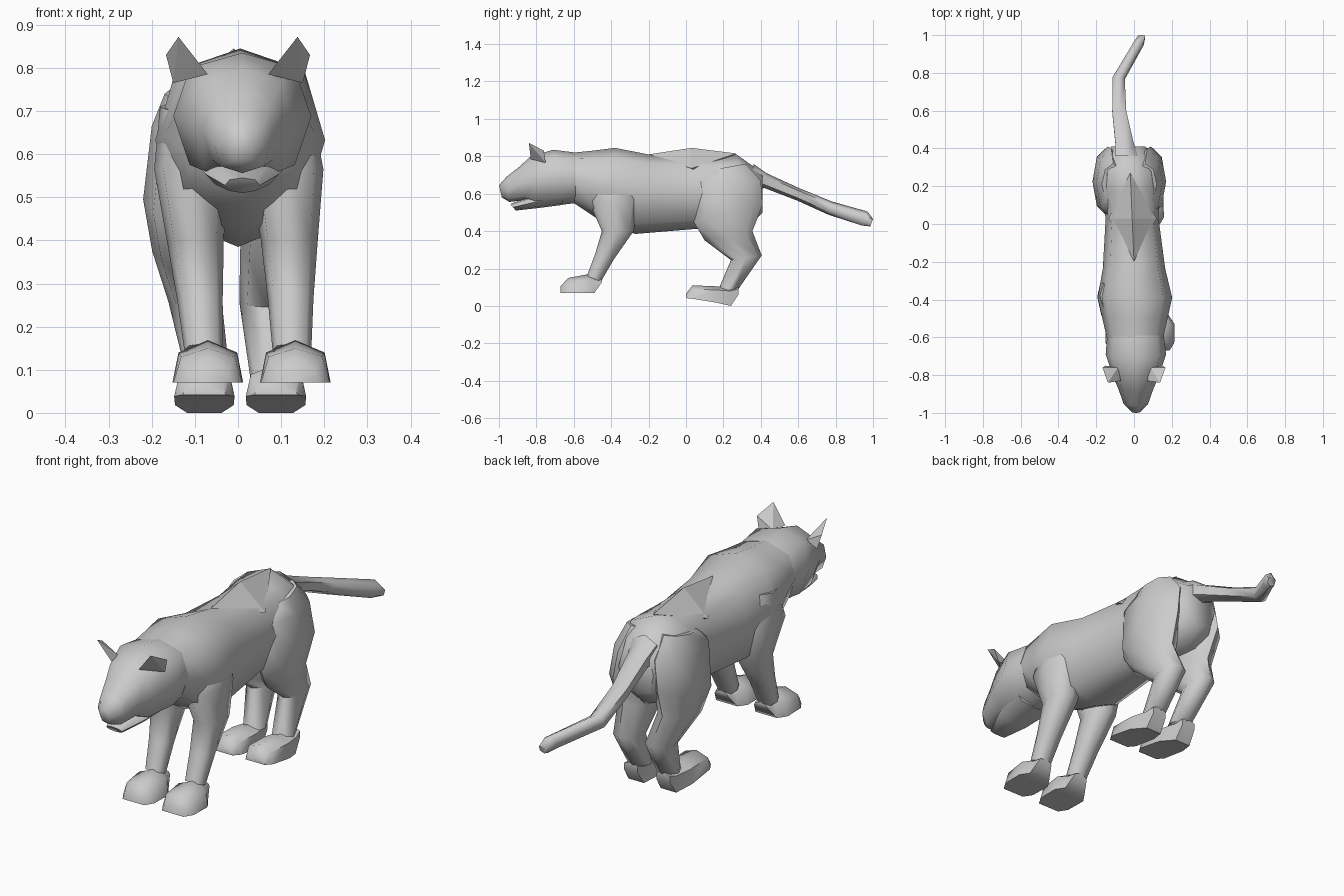
import bpy, bmesh
from math import sin, cos, pi
from mathutils import Vector


def finish(name, bm, angle=35):
    bmesh.ops.recalc_face_normals(bm, faces=bm.faces)
    me = bpy.data.meshes.new(name)
    bm.to_mesh(me)
    bm.free()
    ob = bpy.data.objects.new(name, me)
    bpy.context.collection.objects.link(ob)
    bpy.ops.object.select_all(action='DESELECT')
    ob.select_set(True)
    bpy.context.view_layer.objects.active = ob
    bpy.ops.object.shade_smooth_by_angle(angle=angle * pi / 180)
    return ob


def skin(name, rings, angle=35):
    """Join equal-length loops of points into a capped tube."""
    bm = bmesh.new()
    loops = [[bm.verts.new(p) for p in r] for r in rings]
    n = len(loops[0])
    for a, b in zip(loops, loops[1:]):
        for i in range(n):
            j = (i + 1) % n
            bm.faces.new((a[i], a[j], b[j], b[i]))
    bm.faces.new(loops[0])
    bm.faces.new(loops[-1])
    return finish(name, bm, angle)


def loft(name, rows, n=8, power=0.85, flip=None):
    """Each row: y, z of one end, y, z of the other end, centre x, half width."""
    rings = []
    for ya, za, yb, zb, cx, hw in rows:
        if flip:
            cx = -cx + flip((za + zb) / 2)
        mid = Vector((cx, (ya + yb) / 2, (za + zb) / 2))
        half = Vector((0, (ya - yb) / 2, (za - zb) / 2))
        ring = []
        for i in range(n):
            c, s = cos(2 * pi * i / n), sin(2 * pi * i / n)
            c, s = [abs(t) ** power * (1 if t > 0 else -1) if abs(t) > 1e-6 else 0 for t in (c, s)]
            ring.append(mid + half * c + Vector((hw * s, 0, 0)))
        rings.append(ring)
    return skin(name, rings, 62)


def hull(name, points):
    bm = bmesh.new()
    for p in points:
        bm.verts.new(p)
    bmesh.ops.convex_hull(bm, input=bm.verts)
    finish(name, bm, 10)


def paw(name, cx, rows):
    """Each row: y, sole z, side z, top z, sole half width, side half width."""
    skin(name, [[(cx - w, y, zb), (cx + w, y, zb), (cx + s, y, zs), (cx, y, zt), (cx - s, y, zs)]
                for y, zb, zs, zt, w, s in rows], 58)


# Torso, neck to rump
loft("torso", [
    (-0.60, 0.82, -0.60, 0.55, 0.005, 0.15),
    (-0.50, 0.83, -0.48, 0.47, 0.005, 0.175),
    (-0.38, 0.845, -0.40, 0.42, 0.005, 0.197),
    (-0.20, 0.81, -0.27, 0.385, 0, 0.165),
    (0.03, 0.80, 0.03, 0.41, -0.01, 0.14),
    (0.18, 0.80, 0.20, 0.42, -0.02, 0.16),
    (0.27, 0.81, 0.33, 0.42, -0.025, 0.15),
    (0.41, 0.71, 0.41, 0.50, -0.03, 0.09)], power=0.8)

# Raised flat-faced saddle of the back
hull("back_ridge", [(0, -0.20, 0.81), (-0.01, 0.03, 0.845), (-0.02, 0.27, 0.815),
                    (-0.135, 0.03, 0.735), (0.12, 0.03, 0.735), (0, 0.1, 0.7)])

# Head and lower jaw
loft("head", [
    (-0.59, 0.82, -0.59, 0.55, 0.008, 0.15),
    (-0.71, 0.835, -0.67, 0.54, 0.01, 0.16),
    (-0.83, 0.80, -0.80, 0.53, 0.01, 0.118),
    (-0.89, 0.745, -0.86, 0.565, 0.01, 0.092),
    (-0.96, 0.69, -0.945, 0.556, 0.01, 0.065),
    (-1.0, 0.645, -0.985, 0.58, 0.01, 0.025)], power=0.78)
loft("jaw", [
    (-0.66, 0.62, -0.66, 0.54, 0.01, 0.11),
    (-0.83, 0.585, -0.80, 0.522, 0.01, 0.085),
    (-0.94, 0.545, -0.91, 0.51, 0.01, 0.04)])

# Ears, thin folded leaves
for side, name in ((1, "right_ear"), (-1, "left_ear")):
    hull(name, [(side * x, y, z) for x, y, z in [
        (0.138, -0.84, 0.872), (0.07, -0.83, 0.785), (0.167, -0.76, 0.83),
        (0.15, -0.75, 0.765), (0.085, -0.76, 0.785)]])

# Tail
loft("tail", [
    (0.36, 0.76, 0.36, 0.62, -0.04, 0.07),
    (0.43, 0.71, 0.42, 0.63, -0.05, 0.055),
    (0.60, 0.632, 0.59, 0.565, -0.078, 0.042),
    (0.78, 0.558, 0.76, 0.488, -0.082, 0.037),
    (0.97, 0.505, 0.94, 0.43, 0.025, 0.03),
    (1.0, 0.465, 0.985, 0.425, 0.04, 0.022)], n=6)

# Front and hind legs with paws; the left side is mirrored with a slight lean
front = [
    (-0.46, 0.70, -0.30, 0.72, 0.10, 0.07),
    (-0.52, 0.56, -0.25, 0.57, 0.112, 0.086),
    (-0.45, 0.40, -0.28, 0.40, 0.119, 0.066),
    (-0.485, 0.28, -0.385, 0.25, 0.122, 0.053),
    (-0.53, 0.16, -0.455, 0.13, 0.125, 0.045)]
hind = [
    (0.10, 0.72, 0.32, 0.76, 0.06, 0.06),
    (0.03, 0.66, 0.40, 0.67, 0.07, 0.08),
    (0.04, 0.45, 0.41, 0.54, 0.09, 0.08),
    (0.10, 0.35, 0.355, 0.40, 0.077, 0.072),
    (0.24, 0.245, 0.405, 0.27, 0.065, 0.062),
    (0.17, 0.08, 0.28, 0.09, 0.078, 0.05)]
front_lean = lambda z: 0.06 - 0.1 * z
hind_lean = lambda z: max(-0.05, 0.03 - 0.25 * z)
for side, ff, hf, fx, hx in (("right", None, None, 0.133, 0.088),
                             ("left", front_lean, hind_lean, -0.07, -0.078)):
    loft("front_leg_" + side, front, flip=ff)
    loft("hind_leg_" + side, hind, flip=hf, power=1.0)
    paw("front_paw_" + side, fx, [
        (-0.67, 0.07, 0.095, 0.105, 0.055, 0.045),
        (-0.63, 0.07, 0.13, 0.15, 0.08, 0.062),
        (-0.53, 0.07, 0.14, 0.168, 0.082, 0.068),
        (-0.49, 0.07, 0.13, 0.16, 0.055, 0.048),
        (-0.45, 0.125, 0.135, 0.145, 0.035, 0.03)])
    paw("hind_paw_" + side, hx, [
        (0.0, 0.042, 0.055, 0.065, 0.05, 0.045),
        (0.035, 0.038, 0.09, 0.11, 0.07, 0.058),
        (0.16, 0.018, 0.085, 0.105, 0.068, 0.06),
        (0.24, 0.0, 0.08, 0.10, 0.04, 0.045),
        (0.28, 0.06, 0.09, 0.105, 0.035, 0.035)])
